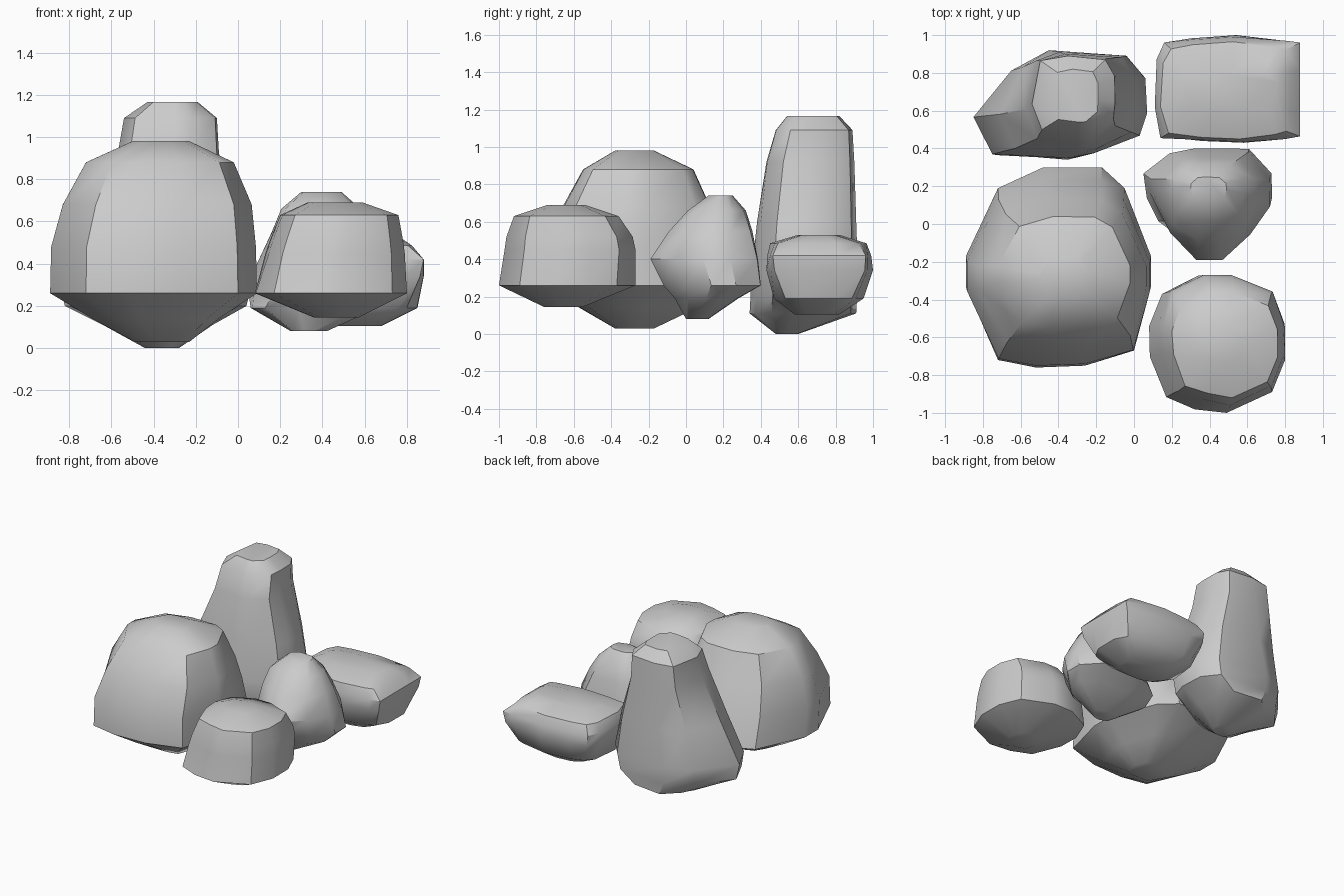
import bpy, bmesh, math


def fit(pts):
    """Scale plan points so their bounding box is -1..1."""
    xs, ys = zip(*pts)
    ax, bx, ay, by = min(xs), max(xs), min(ys), max(ys)
    return [(2 * (x - ax) / (bx - ax) - 1, 2 * (y - ay) / (by - ay) - 1) for x, y in pts]


def boulder(name, outline, rings, power=3, angle=38):
    """Loft a plan outline through rings of (z, xmin, xmax, ymin, ymax, roundness).
    Roundness blends the outline towards a superellipse of the given power."""
    base = fit(outline)
    rounded = []
    for x, y in base:
        a = math.atan2(y, x)
        c, s = math.cos(a), math.sin(a)
        r = (abs(c) ** power + abs(s) ** power) ** (-1 / power)
        rounded.append((r * c, r * s))
    bm = bmesh.new()
    loops = []
    for z, x0, x1, y0, y1, t in rings:
        shape = fit([(p[0] + (q[0] - p[0]) * t, p[1] + (q[1] - p[1]) * t)
                     for p, q in zip(base, rounded)])
        loops.append([bm.verts.new(((x0 + x1 + x * (x1 - x0)) / 2,
                                    (y0 + y1 + y * (y1 - y0)) / 2, z)) for x, y in shape])
    n = len(outline)
    for lo, hi in zip(loops, loops[1:]):
        for i in range(n):
            j = (i + 1) % n
            bm.faces.new((lo[i], lo[j], hi[j], hi[i]))
    bm.faces.new(loops[0])
    bm.faces.new(loops[-1])
    bmesh.ops.recalc_face_normals(bm, faces=bm.faces)
    me = bpy.data.meshes.new(name)
    bm.to_mesh(me)
    bm.free()
    ob = bpy.data.objects.new(name, me)
    bpy.context.collection.objects.link(ob)
    bpy.ops.object.select_all(action='DESELECT')
    ob.select_set(True)
    bpy.context.view_layer.objects.active = ob
    bpy.ops.object.shade_smooth_by_angle(angle=math.radians(angle))


# Large domed boulder, front left
boulder("large_boulder",
        [(-.89, -.17), (-.89, -.33), (-.72, -.72), (-.52, -.76), (-.26, -.75), (0, -.67),
         (.09, -.33), (.09, -.17), (-.05, .19), (-.17, .30), (-.48, .30), (-.72, .19)],
        [(.03, -.49, -.23, -.38, -.17, 0), (.14, -.69, -.09, -.57, .06, 0),
         (.26, -.89, .09, -.76, .30, 0), (.48, -.885, .085, -.75, .23, 0),
         (.68, -.83, .065, -.66, .13, .2), (.88, -.72, -.02, -.55, .04, .4),
         (.98, -.50, -.23, -.38, -.17, .5)])

# Tall standing rock, back left
boulder("tall_rock",
        [(-.85, .56), (-.75, .36), (-.34, .34), (-.20, .37), (.03, .46), (.07, .58),
         (.06, .77), (-.04, .89), (-.45, .92), (-.65, .81)],
        [(0, -.44, -.28, .48, .60, 0), (.11, -.64, -.12, .34, .91, 0),
         (.20, -.82, .04, .345, .915, 0), (.32, -.85, .07, .35, .92, 0),
         (.60, -.71, .01, .38, .91, .35), (.92, -.57, -.09, .43, .90, .9),
         (1.09, -.54, -.10, .48, .89, 1), (1.165, -.43, -.19, .54, .82, 1)], power=4)

# Flat slab, back right
boulder("flat_slab",
        [(.11, .62), (.14, .45), (.36, .44), (.58, .43), (.80, .445), (.88, .46), (.88, .60),
         (.88, .82), (.88, .97), (.80, .98), (.54, 1.0), (.30, .985), (.16, .97), (.12, .88)],
        [(.105, .32, .68, .58, .82, 1), (.19, .16, .85, .47, .95, .8),
         (.34, .11, .88, .43, 1.0, .25), (.42, .11, .88, .435, .99, 0),
         (.485, .14, .825, .45, .965, .3), (.53, .24, .76, .60, .82, .8)], power=2.3)

# Small pointed rock in the middle
boulder("middle_rock",
        [(.05, .25), (.08, .15), (.18, -.03), (.31, -.19), (.46, -.19), (.60, -.04), (.73, .10),
         (.73, .25), (.61, .40), (.32, .40), (.19, .37)],
        [(.08, .25, .42, 0, .12, .8), (.19, .06, .66, -.06, .28, .5),
         (.26, .05, .73, -.12, .40, .1), (.40, .09, .72, -.19, .385, .2),
         (.55, .16, .65, -.09, .355, .65), (.66, .205, .58, .01, .32, 1),
         (.74, .30, .49, .12, .25, 1)], power=3)

# Low round rock, front right
boulder("front_rock",
        [(.08, -.54), (.10, -.70), (.17, -.92), (.33, -.96), (.49, -1.0), (.73, -.89),
         (.80, -.72), (.80, -.53), (.74, -.36), (.50, -.27), (.34, -.27), (.14, -.36)],
        [(.145, .36, .57, -.76, -.55, .5), (.26, .08, .80, -1.0, -.27, .7),
         (.45, .13, .79, -.97, -.27, .1), (.52, .155, .78, -.96, -.285, .2),
         (.63, .20, .76, -.92, -.36, .3), (.69, .33, .59, -.74, -.54, .3)], power=2.4, angle=40)
